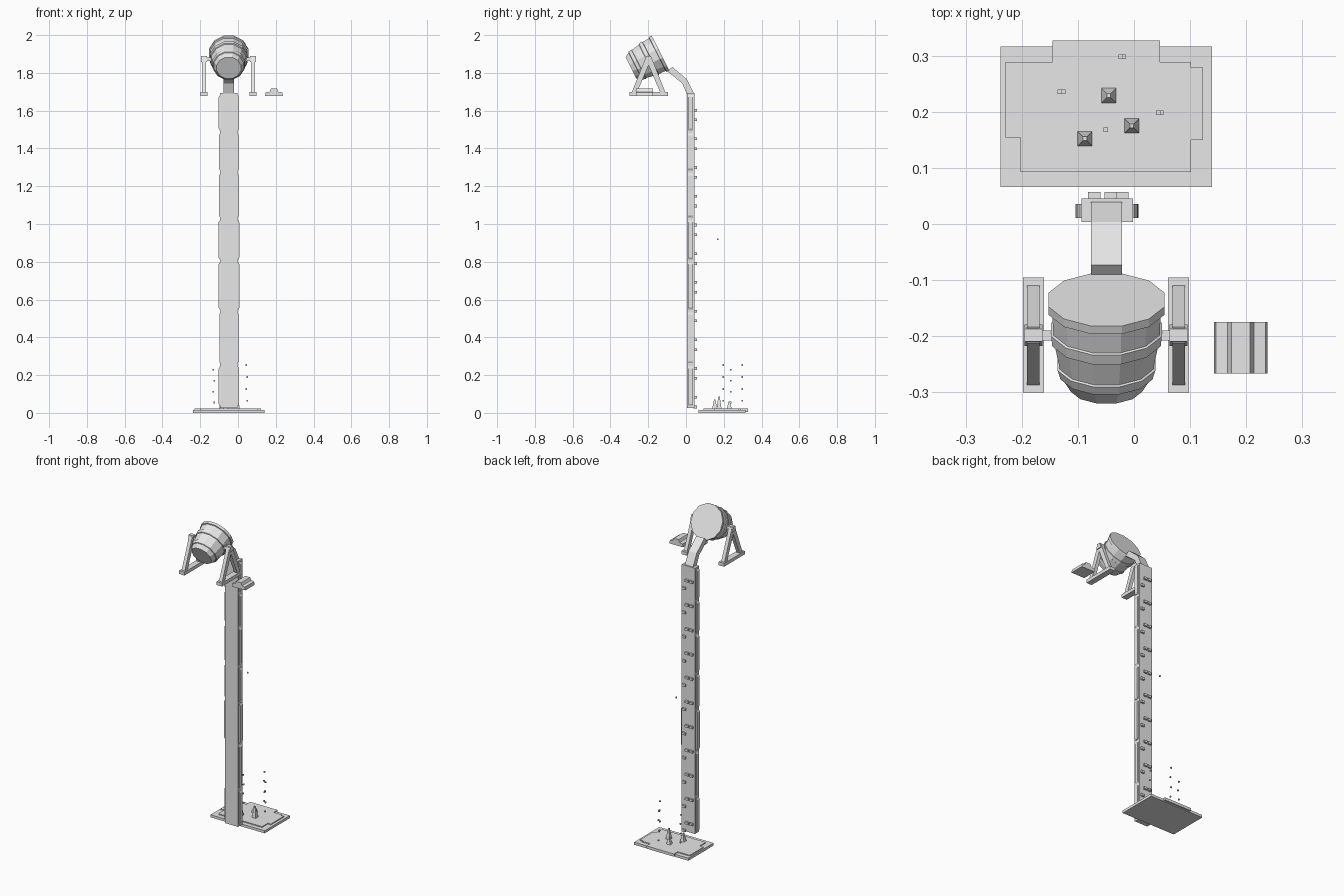
import bpy, bmesh, math
from mathutils import Vector, Matrix

if "Cube" in bpy.data.objects:
    bpy.data.objects.remove(bpy.data.objects["Cube"])

grey = bpy.data.materials.new("light_grey")
grey.diffuse_color = (0.8, 0.8, 0.8, 1)
grey.use_nodes = True
grey.node_tree.nodes["Principled BSDF"].inputs["Base Color"].default_value = grey.diffuse_color


def finish(name, bm):
    bmesh.ops.recalc_face_normals(bm, faces=bm.faces)
    me = bpy.data.meshes.new(name)
    bm.to_mesh(me)
    bm.free()
    me.materials.append(grey)
    ob = bpy.data.objects.new(name, me)
    bpy.context.collection.objects.link(ob)
    return ob


def add_box(bm, x0, x1, y0, y1, z0, z1):
    m = Matrix.Translation(((x0 + x1) / 2, (y0 + y1) / 2, (z0 + z1) / 2))
    m = m @ Matrix.Diagonal((x1 - x0, y1 - y0, z1 - z0, 1))
    bmesh.ops.create_cube(bm, size=1, matrix=m)


def add_prism(bm, pts, to3d, a, b):
    """Extrude a closed 2D profile between depths a and b."""
    lo = [bm.verts.new(to3d(p, q, a)) for p, q in pts]
    hi = [bm.verts.new(to3d(p, q, b)) for p, q in pts]
    n = len(pts)
    bm.faces.new(lo)
    bm.faces.new(hi)
    for i in range(n):
        j = (i + 1) % n
        bm.faces.new((lo[i], lo[j], hi[j], hi[i]))


def along_x(p, q, d): return (d, p, q)
def along_y(p, q, d): return (p, d, q)
def along_z(p, q, d): return (p, q, d)


# Ground plate with a stepped slab on top
bm = bmesh.new()
add_box(bm, -0.2375, 0.139, 0.066, 0.316, 0, 0.016)
finish("ground_plate", bm)
slab = [(-0.229, 0.289), (-0.145, 0.289), (-0.145, 0.327), (0.046, 0.327),
        (0.046, 0.289), (0.102, 0.289), (0.102, 0.279), (0.123, 0.279),
        (0.123, 0.15), (0.102, 0.15), (0.102, 0.093), (-0.202, 0.093),
        (-0.202, 0.154), (-0.229, 0.154)]
bm = bmesh.new()
add_prism(bm, slab, along_z, 0.005, 0.022)
finish("ground_slab", bm)

# Tapered square spikes
bm = bmesh.new()
for x, y, top in ((-0.045, 0.229, 0.06), (-0.004, 0.175, 0.088), (-0.0875, 0.152, 0.072)):
    h = top - 0.02
    m = Matrix.Translation((x, y, 0.02 + h / 2)) @ Matrix.Rotation(math.pi / 4, 4, 'Z')
    bmesh.ops.create_cone(bm, cap_ends=True, segments=4, radius1=0.019,
                          radius2=0.005, depth=h, matrix=m)
finish("ground_spikes", bm)

# Falling droplets
bm = bmesh.new()
drops = [(-0.129, 0.236, 0.055 + 0.058 * i, i) for i in range(4)]
drops += [(x, y, 0.063 + 0.0635 * i, i) for x, y in ((0.046, 0.198), (-0.021, 0.298)) for i in range(4)]
drops.append((-0.05, 0.168, 0.918, 0))
for x, y, z, i in drops:
    x += 0.003 * (-1) ** i if z < 0.5 else 0
    add_box(bm, x - 0.004, x + 0.004, y - 0.004, y + 0.004, z - 0.004, z + 0.004)
finish("droplets", bm)

# Tall column board
bm = bmesh.new()
add_box(bm, -0.094, -0.002, 0.004, 0.045, 0.026, 1.693)
finish("column", bm)

# Segmented side rails with chamfered ends
joints = [0.03, 0.254, 0.54, 0.804, 1.026, 1.275, 1.487, 1.69]
outs = [0.008, 0.005, 0.01, 0.009, 0.006, 0.007, 0.008]
bm = bmesh.new()
for z0, z1, w in zip(joints, joints[1:], outs):
    for base, sign in ((-0.002, 1), (-0.094, -1)):
        a, b = base - sign * 0.004, base + sign * w
        prof = [(a, z0 + 0.008), (b - sign * 0.006, z0 + 0.008), (b, z0 + 0.018),
                (b, z1 - 0.018), (b - sign * 0.006, z1 - 0.008), (a, z1 - 0.008)]
        add_prism(bm, prof, along_y, 0.011, 0.036)
finish("side_rails", bm)

# Climbing studs on the back
bm = bmesh.new()
for i in range(11):
    z = 1.603 - 0.152 * i
    for x, zz in ((-0.071, z), (-0.042, z), (-0.021, z - 0.052)):
        add_box(bm, x - 0.011, x + 0.011, 0.04, 0.057, zz - 0.007, zz + 0.007)
finish("back_studs", bm)

# Bent neck from column to barrel
neck = [(0.006, 1.685), (0.041, 1.685), (0.038, 1.70), (0.004, 1.767),
        (-0.073, 1.832), (-0.098, 1.808), (-0.02, 1.745)]
bm = bmesh.new()
add_prism(bm, neck, along_x, -0.077, -0.021)
finish("neck", bm)

# Tilted twelve-sided barrel with hoops, turned from a profile
prof = [(0, 0.107), (0.016, 0.107), (0.018, 0.1), (0.058, 0.098), (0.06, 0.102),
        (0.08, 0.1), (0.082, 0.095), (0.128, 0.086), (0.13, 0.09),
        (0.148, 0.085), (0.15, 0.08), (0.175, 0.066)]
axis = Vector((0, -0.892, -0.452)).normalized()
place = Matrix.Translation((-0.049, -0.135, 1.905)) @ axis.to_track_quat('Z', 'Y').to_matrix().to_4x4()
bm = bmesh.new()
rings = []
for t, r in prof:
    ring = []
    for k in range(12):
        a = (k + 0.5) * math.tau / 12
        ring.append(bm.verts.new(place @ Vector((r * math.cos(a), r * math.sin(a), t))))
    rings.append(ring)
for p, q in zip(rings, rings[1:]):
    for k in range(12):
        j = (k + 1) % 12
        bm.faces.new((p[k], p[j], q[j], q[k]))
bm.faces.new(rings[0])
bm.faces.new(rings[-1])
finish("barrel", bm)

# Two A-shaped stands either side of the barrel
for name, cx in (("left_stand", -0.1795), ("right_stand", 0.0795)):
    bm = bmesh.new()
    add_box(bm, cx - 0.0187, cx + 0.0187, -0.30, -0.095, 1.677, 1.698)
    for s in (-1, 1):
        yc = -0.198
        leg = [(yc + s * 0.09, 1.695), (yc + s * 0.062, 1.695),
               (yc - s * 0.008, 1.86), (yc - s * 0.006, 1.885), (yc + s * 0.014, 1.885)]
        add_prism(bm, leg, along_x, cx - 0.011, cx + 0.011)
    cap = [(-0.217, 1.858), (-0.179, 1.858), (-0.187, 1.89), (-0.209, 1.89)]
    add_prism(bm, cap, along_x, cx - 0.016, cx + 0.016)
    finish(name, bm)

# Axle stubs
bm = bmesh.new()
for x0, x1 in ((-0.175, -0.13), (0.032, 0.075)):
    add_box(bm, x0, x1, -0.208, -0.19, 1.864, 1.882)
finish("axle", bm)

# Small stepped block beside the right stand
block = [(0.143, 1.677), (0.2375, 1.677), (0.2345, 1.697), (0.214, 1.70),
         (0.207, 1.717), (0.174, 1.717), (0.167, 1.70), (0.146, 1.697)]
bm = bmesh.new()
add_prism(bm, block, along_y, -0.266, -0.175)
finish("side_block", bm)
